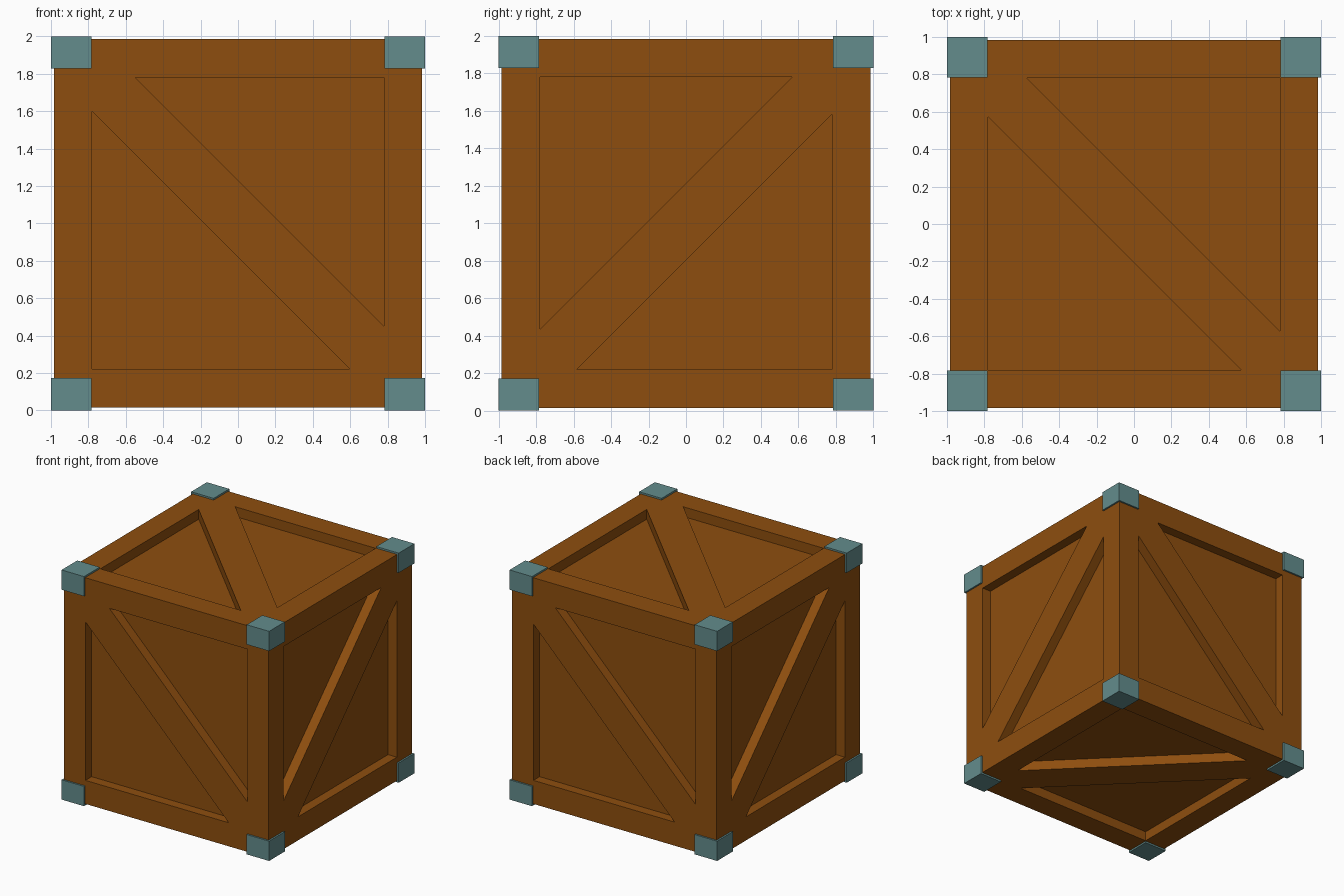
import bpy, bmesh
from mathutils import Vector

if "Cube" in bpy.data.objects:
    bpy.data.objects.remove(bpy.data.objects["Cube"])

HALF, INNER, DEPTH = 0.985, 0.78, 0.085
CENTRE = Vector((0, 0, 1))


def material(name, rgb):
    m = bpy.data.materials.new(name)
    m.diffuse_color = (*rgb, 1)
    m.use_nodes = True
    m.node_tree.nodes["Principled BSDF"].inputs["Base Color"].default_value = m.diffuse_color
    return m


wood = material("brown wood", (0.27, 0.076, 0.0045))
metal = material("grey teal metal", (0.125, 0.265, 0.265))


def make_object(name, bm, mat):
    bmesh.ops.recalc_face_normals(bm, faces=bm.faces[:])
    mesh = bpy.data.meshes.new(name)
    bm.to_mesh(mesh)
    bm.free()
    mesh.materials.append(mat)
    ob = bpy.data.objects.new(name, mesh)
    bpy.context.collection.objects.link(ob)
    return ob


def box(name, lo, hi, mat):
    lo, hi = Vector(lo), Vector(hi)
    bm = bmesh.new()
    bmesh.ops.create_cube(bm, size=1)
    bmesh.ops.scale(bm, vec=hi - lo, verts=bm.verts)
    bmesh.ops.translate(bm, vec=(lo + hi) / 2, verts=bm.verts)
    return make_object(name, bm, mat)


def add_prism(bm, points, u, v, n):
    # triangular pocket reaching from just outside the face down to the panel
    rings = [[bm.verts.new(CENTRE + u * a + v * b + n * d) for a, b in points]
             for d in (HALF - DEPTH, HALF + 0.1)]
    bm.faces.new(rings[0])
    bm.faces.new(rings[1])
    for i in range(3):
        j = (i + 1) % 3
        bm.faces.new((rings[0][i], rings[0][j], rings[1][j], rings[1][i]))


# Crate body: six framed faces, each with a flush diagonal brace
crate = box("crate_body", (-HALF, -HALF, 1 - HALF), (HALF, HALF, 1 + HALF), wood)
X, Y, Z = Vector((1, 0, 0)), Vector((0, 1, 0)), Vector((0, 0, 1))
# right axis, up axis, outward normal, upper and lower ends of the brace edges
sides = [
    (X, Z, -Y, 0.55, 0.60),     # front
    (-X, Z, Y, 0.57, 0.58),     # back
    (-Y, Z, X, 0.565, 0.582),   # right, brace mirrored
    (Y, Z, -X, 0.565, 0.582),   # left, brace mirrored
    (X, Y, Z, 0.573, 0.573),    # top
    (X, Y, -Z, 0.573, 0.573),   # bottom
]
bm = bmesh.new()
for u, v, n, up, low in sides:
    add_prism(bm, [(-up, INNER), (INNER, INNER), (INNER, -up)], u, v, n)
    add_prism(bm, [(-INNER, low), (-INNER, -INNER), (low, -INNER)], u, v, n)
cutter = make_object("pocket_cutter", bm, wood)
cutter.hide_render = True

mod = crate.modifiers.new("pockets", "BOOLEAN")
mod.operation = "DIFFERENCE"
mod.solver = "EXACT"
mod.object = cutter
bpy.context.view_layer.objects.active = crate
bpy.ops.object.modifier_apply(modifier=mod.name)
bpy.data.objects.remove(cutter)

# Metal corner caps, slightly proud of the wood
for sx in (-1, 1):
    for sy in (-1, 1):
        for z0, z1 in ((0, 0.172), (1.828, 2)):
            xs = sorted((sx, sx * 0.784))
            ys = sorted((sy, sy * 0.784))
            box("corner_cap", (xs[0], ys[0], z0), (xs[1], ys[1], z1), metal)
